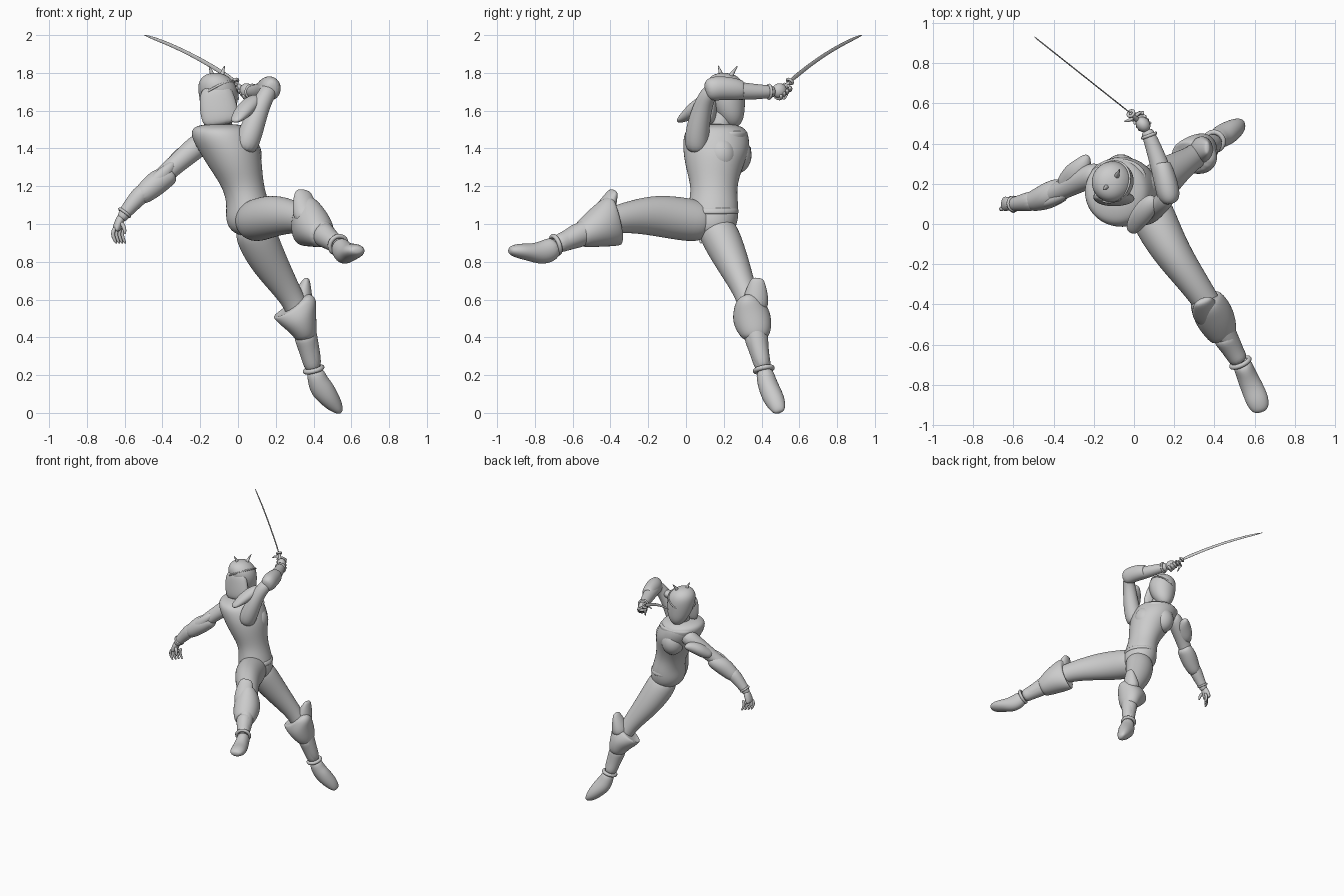
import bpy, bmesh, math
from mathutils import Vector as V


def finish(ob, level=2):
    if level:
        m = ob.modifiers.new("smooth", 'SUBSURF')
        m.levels = m.render_levels = level
    for p in ob.data.polygons:
        p.use_smooth = True
    return ob


def loft(name, rings, up=(0, 0, 1), n=14, level=2, first=None, flat=False):
    """Skin of oval rings (x, y, z, radius along up, radius sideways)."""
    pts = [V(r[:3]) for r in rings]
    bm = bmesh.new()
    loops = []
    for i, r in enumerate(rings):
        t = (pts[min(i + 1, len(pts) - 1)] - pts[max(i - 1, 0)]).normalized()
        if flat:
            t = V((0, 0, 1))
        if first and i == 0:
            t = V(first).normalized()
        a = (V(up) - t * t.dot(V(up))).normalized()
        b = t.cross(a)
        rb = r[4] if len(r) > 4 else r[3]
        loops.append([bm.verts.new(pts[i] + a * r[3] * math.cos(k * math.tau / n)
                                   + b * rb * math.sin(k * math.tau / n)) for k in range(n)])
    for p, q in zip(loops, loops[1:]):
        for k in range(n):
            bm.faces.new((p[k], p[(k + 1) % n], q[(k + 1) % n], q[k]))
    bm.faces.new(loops[0][::-1])
    bm.faces.new(loops[-1])
    bmesh.ops.recalc_face_normals(bm, faces=bm.faces)
    me = bpy.data.meshes.new(name)
    bm.to_mesh(me)
    bm.free()
    ob = bpy.data.objects.new(name, me)
    bpy.context.collection.objects.link(ob)
    return finish(ob, level)


def ball(name, loc, size, rot=(0, 0, 0)):
    bpy.ops.mesh.primitive_uv_sphere_add(segments=28, ring_count=16, location=loc, rotation=rot)
    ob = bpy.context.object
    ob.name, ob.scale = name, size
    return finish(ob, 0)


def band(name, loc, axis, r, thick, squash=1):
    bpy.ops.mesh.primitive_torus_add(location=loc, major_radius=r, minor_radius=thick,
                                     major_segments=32, minor_segments=10)
    ob = bpy.context.object
    ob.name = name
    ob.rotation_euler = V(axis).to_track_quat('Z', 'Y').to_euler()
    ob.scale.y = squash
    return finish(ob, 0)


# torso: radius along x, then along y
loft("torso", [(.085, .14, .93, .05, .06), (.07, .14, .96, .115, .12), (.06, .14, 1.03, .13, .14),
               (.055, .145, 1.1, .115, .135), (.03, .148, 1.19, .11, .12), (-.01, .148, 1.29, .14, .15),
               (-.04, .16, 1.38, .165, .178), (-.075, .16, 1.45, .172, .178), (-.09, .16, 1.5, .16, .165),
               (-.09, .165, 1.52, .13, .12), (-.09, .17, 1.53, .07, .07)], up=(1, 0, 0), n=18, flat=True)
for x, y in ((.04, .185), (-.065, .262)):
    ball("bust", (x, y, 1.365), (.085, .085, .1))
loft("tunic_hem", [(.057, .142, 1.1, .113, .133), (.062, .142, 1.07, .124, .14),
                   (.064, .142, 1.055, .124, .14), (.064, .142, 1.05, .11, .12)], up=(1, 0, 0), n=18, flat=True)
# squared chest top: a four-sided rounded yoke
loft("chest_yoke", [(-.07, .2, 1.36, .11, .1), (-.075, .225, 1.43, .135, .1), (-.08, .232, 1.48, .145, .098),
                    (-.08, .232, 1.49, .14, .094), (-.085, .2, 1.5, .1, .07)], up=(1, 0, 0), n=18, flat=True)

# neck, head, hood and crest
loft("neck", [(-.09, .17, 1.49, .07), (-.09, .19, 1.55, .055), (-.1, .2, 1.63, .06)], up=(1, 0, 0))
loft("head", [(-.095, .25, 1.51, .03, .03), (-.095, .24, 1.56, .075, .07), (-.1, .22, 1.63, .1, .095),
              (-.105, .21, 1.7, .11, .108), (-.115, .205, 1.755, .098, .1),
              (-.12, .2, 1.79, .06, .065), (-.12, .2, 1.8, .02, .02)], up=(1, 0, 0), flat=True)
band("head_band", (-.11, .21, 1.705), (-.55, .25, 1), .105, .006, .95)
loft("hood_drape", [(-.12, .15, 1.74, .08, .04), (-.11, .135, 1.65, .1, .04), (-.095, .125, 1.57, .105, .04),
                    (-.085, .12, 1.52, .09, .03)], up=(1, 0, 0))
for x, y, dx, dy in ((-.13, .19, -.025, -.02), (-.09, .23, .02, .045)):
    loft("crest_spike", [(x, y, 1.765, .02), (x + dx * .4, y + dy * .4, 1.805, .01),
                         (x + dx, y + dy, 1.84, .003)], up=(1, 0, 0), n=8)

# lowered arm
loft("lowered_arm", [(-.16, .25, 1.45, .06), (-.22, .24, 1.41, .064), (-.3, .2, 1.34, .056), (-.37, .165, 1.28, .05),
                     (-.44, .135, 1.21, .052), (-.53, .11, 1.14, .043), (-.6, .1, 1.06, .032), (-.62, .095, 1.02, .03)])
loft("lowered_shoulder_plate", [(-.23, .345, 1.4, .015, .015), (-.25, .3, 1.39, .04, .045), (-.285, .25, 1.365, .05, .068),
                                (-.325, .21, 1.325, .048, .06), (-.365, .18, 1.31, .025, .04)])
loft("lowered_elbow_guard", [(-.34, .17, 1.275, .05, .055), (-.38, .165, 1.25, .058, .065), (-.43, .14, 1.22, .068, .068),
                             (-.48, .12, 1.175, .06, .058), (-.535, .105, 1.13, .045, .045)])
loft("lowered_elbow_fin", [(-.47, .1, 1.17, .04, .03), (-.42, .11, 1.24, .045, .03), (-.36, .14, 1.3, .03, .03),
                           (-.335, .15, 1.33, .01)])
loft("lowered_bracer", [(-.48, .12, 1.19, .05, .05), (-.53, .11, 1.14, .05, .05), (-.59, .1, 1.07, .036),
                        (-.605, .098, 1.05, .036)])
band("lowered_wrist_band", (-.6, .1, 1.06), (-.06, -.01, -.08), .033, .008)
loft("lowered_palm", [(-.61, .1, 1.05, .025, .025), (-.63, .1, 1.01, .024, .036), (-.643, .1, .975, .024, .038),
                      (-.643, .1, .96, .015, .035)], up=(1, 0, 0))
for i in range(4):
    y = .075 + i * .018
    x = -.66 + i * .016
    loft("lowered_finger", [(x + .01, y, .985, .012), (x - .005, y, .952, .012),
                            (x + .003, y + .002, .922, .011), (x + .018, y + .005, .895, .006)], up=(1, 0, 0), n=8)
loft("lowered_thumb", [(-.62, .08, 1.01, .014), (-.6, .065, .98, .012), (-.598, .06, .945, .007)], up=(1, 0, 0), n=8)

# raised arm
loft("raised_arm", [(.03, .06, 1.38, .06), (.055, .055, 1.45, .068), (.09, .07, 1.55, .06), (.125, .095, 1.64, .05),
                    (.16, .125, 1.7, .047), (.165, .17, 1.715, .045)], up=(1, 0, 0))
loft("raised_forearm", [(.17, .11, 1.71, .05), (.16, .18, 1.715, .055), (.135, .27, 1.705, .05),
                        (.105, .36, 1.7, .043), (.075, .44, 1.7, .035), (.06, .47, 1.7, .03)])
loft("raised_elbow_guard", [(.185, .1, 1.71, .04, .03), (.178, .13, 1.715, .065, .055), (.165, .18, 1.72, .066, .06),
                            (.15, .25, 1.715, .062, .055), (.135, .3, 1.708, .052, .048), (.135, .305, 1.708, .04, .04)])
loft("raised_shoulder_plate", [(-.02, -.045, 1.54, .01, .025), (.005, .0, 1.57, .03, .045), (.04, .05, 1.61, .042, .055),
                               (.08, .1, 1.65, .038, .05), (.11, .13, 1.67, .02, .03)])
band("raised_wrist_band", (.075, .44, 1.7), (-.3, .8, 0), .035, .008)
ball("raised_fist", (.045, .495, 1.705), (.034, .041, .04), (0, 0, .6))
for i in range(4):
    x, y, z = .055 - i * .012, .475 + i * .016, 1.685 + i * .014
    loft("raised_finger", [(x + .03, y + .025, z, .011), (x + .012, y + .035, z - .02, .012),
                           (x - .02, y + .01, z - .022, .012), (x - .03, y - .012, z, .01)], n=8)

# curved sword with guard
hilt, grip = V((-.015, .55, 1.755)), V((.05, .485, 1.665))
loft("sword_handle", [(*grip, .016), (*grip.lerp(hilt, .1), .018), (*grip.lerp(hilt, .5), .013), (*hilt, .014)], n=10)
band("sword_collar", hilt, hilt - grip, .016, .008)
for s in (-1, 1):
    loft("sword_guard", [(.0, .53, 1.735, .011), (s * .025, .535 + s * .02, 1.735 - s * .01, .009),
                         (s * .05, .535 + s * .025, 1.715 - s * .005, .005)], n=8)
loft("guard_hook", [(.0, .53, 1.73, .012), (-.01, .54, 1.69, .009), (.005, .515, 1.655, .005)], up=(1, 0, 0), n=8)
blade = []
for i in range(9):
    t = i / 8
    blade.append((-.015 - .489 * t, .55 + .388 * t, 1.755 + .34 * t - .092 * t * t,
                  .014 - .005 * t if i < 8 else .002, .0035))
loft("sword_blade", blade, n=8, level=1)

# kicking leg
loft("kicking_thigh", [(.07, .12, 1.02, .09, .09), (.085, .06, 1.015, .115, .115), (.13, -.04, 1.03, .118, .11),
                       (.2, -.16, 1.045, .112, .095), (.28, -.27, 1.04, .092, .08), (.35, -.37, 1.025, .075, .07),
                       (.4, -.45, 1.0, .07, .065), (.44, -.53, .96, .07, .065), (.49, -.61, .92, .052, .05),
                       (.53, -.7, .885, .045, .045)])
loft("kicking_knee_guard", [(.35, -.37, 1.02, .12, .07), (.355, -.375, 1.02, .145, .085), (.385, -.43, .995, .125, .102),
                            (.415, -.49, .97, .1, .098), (.44, -.545, .945, .075, .08), (.455, -.57, .94, .06, .065)],
     first=(.1, -1, 0))
loft("kicking_knee_point", [(.38, -.47, 1.0, .07, .08), (.355, -.425, 1.08, .055, .075), (.345, -.395, 1.15, .03, .055),
                            (.345, -.38, 1.182, .015, .04)], up=(.4, -.9, 0))
loft("kicking_greave", [(.44, -.54, .955, .075, .07), (.47, -.59, .93, .062, .058), (.505, -.65, .905, .052, .05),
                        (.53, -.69, .89, .05, .048)])
band("kicking_boot_cuff", (.53, -.69, .89), (.4, -.85, -.3), .048, .012)
loft("kicking_boot", [(.53, -.68, .89, .05, .048), (.55, -.725, .858, .068, .05), (.57, -.775, .845, .062, .055),
                      (.595, -.83, .85, .046, .058), (.615, -.88, .857, .042, .06), (.63, -.925, .86, .028, .045),
                      (.634, -.938, .86, .012, .02)])

# trailing leg
loft("trailing_thigh", [(.075, .14, 1.01, .09), (.09, .175, .95, .115, .11), (.15, .235, .82, .105, .095),
                        (.22, .285, .71, .085, .075), (.285, .325, .61, .065, .06), (.325, .35, .53, .066, .065),
                        (.35, .365, .44, .066, .066), (.38, .385, .34, .052, .05), (.41, .415, .22, .042, .042)],
     up=(1, 0, 0), first=(.3, .25, -1))
loft("trailing_knee_guard", [(.29, .33, .575, .1, .07), (.295, .335, .565, .135, .085), (.315, .345, .515, .11, .105),
                             (.34, .358, .465, .083, .1), (.355, .368, .42, .066, .085), (.362, .37, .385, .05, .06)],
     up=(1, 0, 0), first=(.8, .25, -.68))
loft("trailing_knee_point", [(.33, .365, .54, .072, .08), (.345, .372, .63, .05, .065), (.362, .378, .7, .022, .04),
                             (.365, .38, .715, .01, .025)], up=(1, 0, 0))
loft("trailing_greave", [(.35, .365, .43, .066, .072), (.366, .378, .37, .058, .06), (.383, .395, .29, .048, .048),
                         (.402, .415, .22, .045, .045)], up=(1, 0, 0))
band("trailing_boot_cuff", (.4, .412, .23), (.25, .2, -1), .046, .013)
loft("trailing_boot", [(.405, .412, .235, .045, .045), (.42, .425, .175, .054, .052), (.442, .44, .13, .066, .056),
                       (.478, .46, .085, .056, .058), (.51, .48, .045, .045, .05), (.538, .492, .012, .024, .036),
                       (.545, .495, .002, .008, .015)], up=(1, 0, 0))
